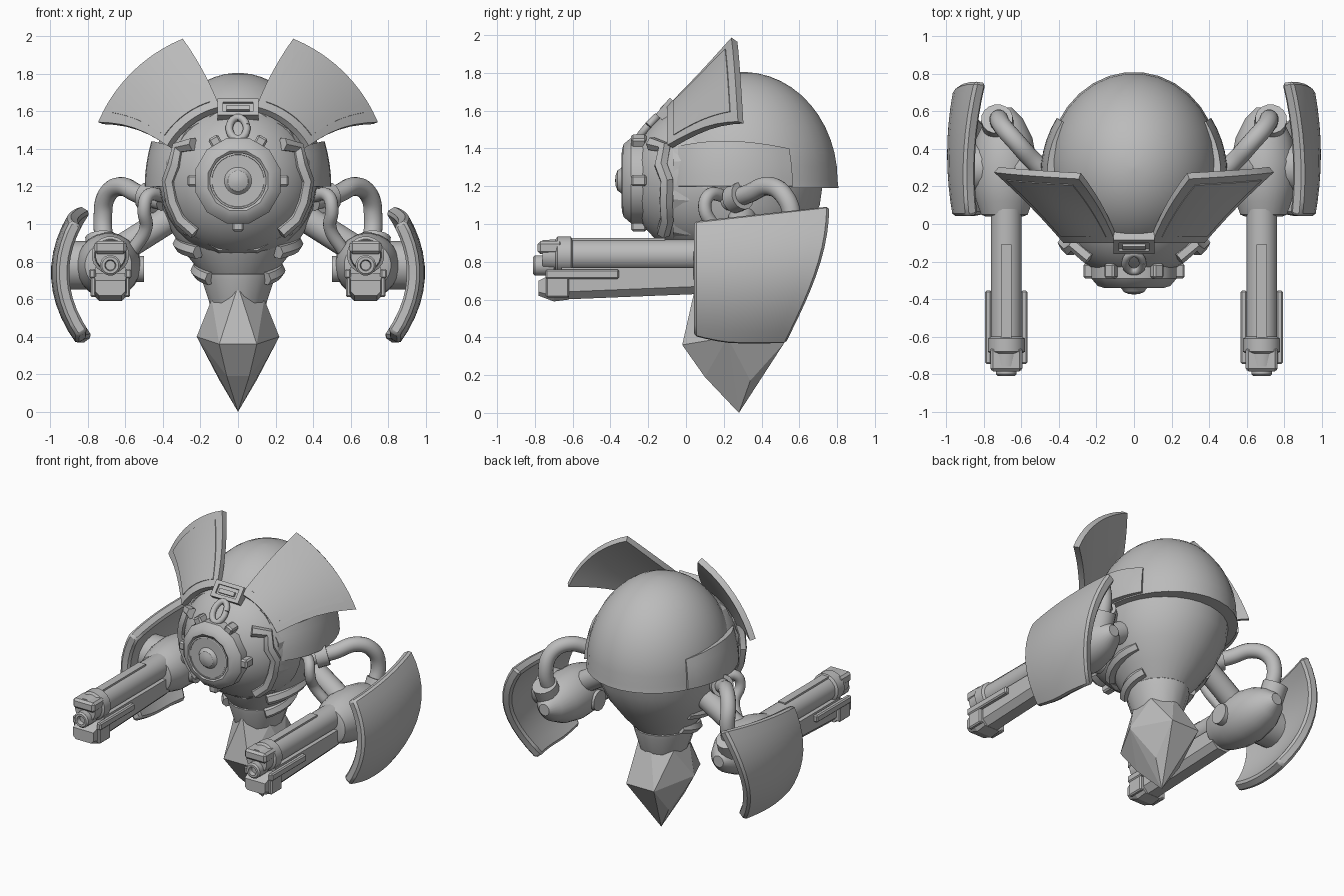
import bpy, bmesh, math
from mathutils import Vector, Matrix

if "Cube" in bpy.data.objects:
    bpy.data.objects.remove(bpy.data.objects["Cube"])

steel = bpy.data.materials.new("grey_metal")
steel.diffuse_color = (0.5, 0.5, 0.5, 1)
steel.use_nodes = True
steel.node_tree.nodes["Principled BSDF"].inputs["Base Color"].default_value = steel.diffuse_color


def finish(ob, mirror=False, angle=35, bevel=0, thick=0):
    """Material, modifiers and shading shared by every part."""
    ob.data.materials.clear()
    ob.data.materials.append(steel)
    bpy.ops.object.select_all(action='DESELECT')
    ob.select_set(True)
    bpy.context.view_layer.objects.active = ob
    if thick:
        m = ob.modifiers.new("thickness", 'SOLIDIFY')
        m.thickness, m.offset = thick, -1
    if bevel:
        m = ob.modifiers.new("bevel", 'BEVEL')
        m.width, m.segments = bevel, 1
    if mirror:
        ob.modifiers.new("mirror", 'MIRROR').use_mirror_merge = False
    bpy.ops.object.convert(target='MESH')
    if angle:
        bpy.ops.object.shade_smooth_by_angle(angle=math.radians(angle))
    return ob


def from_bm(name, bm, recalc=True, **kw):
    if recalc:
        bmesh.ops.recalc_face_normals(bm, faces=bm.faces)
    me = bpy.data.meshes.new(name)
    bm.to_mesh(me)
    bm.free()
    ob = bpy.data.objects.new(name, me)
    bpy.context.collection.objects.link(ob)
    return finish(ob, **kw)


def loft(name, rings, **kw):
    """Skin closed rings of points and cap both ends."""
    bm = bmesh.new()
    rows = [[bm.verts.new(p) for p in r] for r in rings]
    n = len(rows[0])
    for a, b in zip(rows, rows[1:]):
        for i in range(n):
            bm.faces.new((a[i], a[(i + 1) % n], b[(i + 1) % n], b[i]))
    bm.faces.new(rows[0])
    bm.faces.new(rows[-1])
    return from_bm(name, bm, **kw)


def turn(n):
    return [2 * math.pi * (i + .5) / n for i in range(n)]


def stack(name, secs, n=32, **kw):
    """Elliptical sections (z, rx, ry, centre y)."""
    return loft(name, [[(rx * math.cos(a), cy + ry * math.sin(a), z) for a in turn(n)]
                       for z, rx, ry, cy in secs], **kw)


def lathe_y(name, prof, x, z, n=24, **kw):
    """Turned part about a line parallel to y, profile (radius, y)."""
    return loft(name, [[(x + r * math.cos(a), y, z + r * math.sin(a)) for a in turn(n)]
                       for r, y in prof], **kw)


def tube(name, pts, r, res=6, smooth=True, **kw):
    cu = bpy.data.curves.new(name, 'CURVE')
    cu.dimensions, cu.bevel_depth, cu.bevel_resolution = '3D', r, res
    cu.use_fill_caps = True
    sp = cu.splines.new('BEZIER' if smooth else 'POLY')
    if smooth:
        sp.resolution_u = 6
        sp.bezier_points.add(len(pts) - 1)
        for p, co in zip(sp.bezier_points, pts):
            p.co, p.handle_left_type, p.handle_right_type = co, 'AUTO', 'AUTO'
    else:
        sp.points.add(len(pts) - 1)
        for p, co in zip(sp.points, pts):
            p.co = (*co, 1)
    ob = bpy.data.objects.new(name, cu)
    bpy.context.collection.objects.link(ob)
    bpy.ops.object.select_all(action='DESELECT')
    ob.select_set(True)
    bpy.context.view_layer.objects.active = ob
    bpy.ops.object.convert(target='MESH')
    return finish(bpy.context.object, **kw)


def box(name, c, size, rot=None, **kw):
    bm = bmesh.new()
    bmesh.ops.create_cube(bm, size=1)
    bm.transform(Matrix.Translation(c) @ (rot or Matrix()) @ Matrix.Diagonal((*size, 1)))
    return from_bm(name, bm, angle=0, **kw)


def panel(name, f, nu, nv, thick, **kw):
    """Curved sheet f(u, v) given thickness."""
    bm = bmesh.new()
    g = [[bm.verts.new(f(i / nu, j / nv)) for j in range(nv + 1)] for i in range(nu + 1)]
    for i in range(nu):
        for j in range(nv):
            bm.faces.new((g[i][j], g[i + 1][j], g[i + 1][j + 1], g[i][j + 1]))
    return from_bm(name, bm, recalc=False, thick=thick, **kw)


# --- Helmet dome, side bands and tapering body
dome = [(1.19, .42, .46, .3), (1.19, .46, .51, .3)]
for k in range(13):
    t = math.radians(k * 7.4)
    dome.append((1.23 + .575 * math.sin(t), .455 * math.cos(t), .505 * math.cos(t), .3))
stack("helmet_dome", dome)


def band(u, v):
    a = math.radians(-52 + 82 * u)
    s = 1 - .07 * v * v
    return ((.51 - .035 * u * u) * s * math.cos(a), .3 + .53 * s * math.sin(a),
            1.2 + (.2 + .04 * math.sin(math.pi * u)) * v)


panel("helmet_band", band, 12, 4, .05, mirror=True)
stack("body", [(1.24, .42, .43, .3), (1.1, .41, .42, .29), (.95, .35, .36, .27),
               (.83, .27, .29, .25), (.73, .19, .21, .24)])
stack("neck_collar", [(.75, .18, .2, .24), (.73, .2, .22, .24), (.7, .195, .215, .24),
                      (.58, .155, .18, .24), (.53, .14, .16, .24)], n=16)

# --- Gill strips on the lower body
for i, (z, r) in enumerate([(.88, .31), (.74, .215)]):
    arc = [(r * math.cos(a), .25 + r * math.sin(a), z + .04 - .07 * k / 6)
           for k in range(7) for a in [math.radians(25 - 12 * k)]]
    tube(f"gill_{i + 1}", arc, .038, res=1, smooth=False, mirror=True)

# --- Crystal
half = [(.14, .16, .6), (.14, .34, .6), (.1, -.02, .36), (.22, .22, .4),
        (.11, .52, .37), (.06, .1, .19), (.1, .34, .17)]
bm = bmesh.new()
for p in half + [(-x, y, z) for x, y, z in half] + [(0, .05, .67), (0, .4, .63), (0, .28, 0)]:
    bm.verts.new(p)
bmesh.ops.convex_hull(bm, input=bm.verts)
from_bm("crystal", bm, angle=0)

# --- Face ball
FC, FR = Vector((0, .12, 1.23)), .42


def on_face(x, z, out=0):
    d = Vector((x, -math.sqrt(FR ** 2 - x * x - (z - FC.z) ** 2), z - FC.z))
    return FC + d * (1 + out / FR)


lathe_y("face_ball", [(FR * math.sin(t), FC.y - FR * math.cos(t))
                      for t in [math.radians(4 + 8.6 * k) for k in range(11)]], 0, FC.z, 32)
lathe_y("face_rim", [(.36, -.06), (.385, -.07), (.405, 0), (.41, .1)], 0, FC.z, 12, angle=20)
lathe_y("eye_ring", [(.13, -.25), (.14, -.32), (.165, -.34), (.2, -.33), (.235, -.29), (.235, -.2)],
        0, FC.z, 12)
lathe_y("eye_dish", [(.15, -.34), (.14, -.342), (.12, -.315), (.1, -.315)], 0, FC.z, 24)
lathe_y("eye_pupil", [(.085, -.3), (.08, -.335), (.066, -.345), (.055, -.362), (.03, -.372), (.005, -.375)],
        0, FC.z, 20)
for i, deg in enumerate((0, 60, 120, 180, 270)):
    a = math.radians(deg)
    box(f"eye_tooth_{i + 1}", (.235 * math.cos(a), -.25, FC.z + .235 * math.sin(a)),
        (.07, .08, .06), Matrix.Rotation(-a, 4, 'Y'), bevel=.01)
tube("face_bracket", [on_face(x, z, .01) for x, z in
     ((.23, 1.42), (.31, 1.4), (.33, 1.31), (.36, 1.23), (.34, 1.12), (.3, 1.03), (.22, .96))],
     .038, res=1, smooth=False, mirror=True)
loop = [on_face(.045 * math.cos(a), 1.5 + .055 * math.sin(a), .015) for a in turn(16)]
tube("forehead_loop", loop + loop[:1], .02, smooth=False)

# --- Buckle above the face
tilt = Matrix.Rotation(math.radians(-40), 4, 'X')
for z, h in ((-.045, .025), (.045, .025)):
    box("buckle_bar", Vector((0, -.1, 1.605)) + tilt @ Vector((0, 0, z)), (.22, .06, h), tilt)
for x in (-.095, .095):
    box("buckle_side", (x, -.1, 1.605), (.03, .06, .09), tilt)
box("buckle_plate", (0, -.09, 1.605), (.2, .05, .09), tilt)
box("buckle_slot", (0, -.11, 1.605), (.12, .05, .03), tilt)


# --- Flared crest plates with a raised inlay
def crest(u, v):
    a = math.radians((77 - 47 * u) * (1 - v) + (69.5 - 44.8 * u) * v)
    r = .435 + (.405 - .02 * u) * v
    bump = math.sin(math.pi * v)
    return (r * math.cos(a), -.1 + .34 * v + .035 * v * u + .01 * bump,
            1.2 + r * math.sin(a) + .025 * u * bump)


panel("crest_plate", lambda u, v: crest(v, u), 6, 10, -.04, mirror=True)
panel("crest_inlay", lambda u, v: Vector(crest(.1 + .8 * v, .1 + .8 * u)) + Vector((0, -.006, 0)),
      6, 10, -.008, mirror=True)


# --- Shoulder shields
def shield(u, v):
    y = .04 + u * (.49 + .23 * math.sin(v * math.pi / 2))
    z = (.4 - .04 * math.sin(min(u * 2, 1) * math.pi / 2)) * (1 - v) + (1.02 + .08 * u) * v
    return (.996 - .95 * (z - .74) ** 2 - .12 * (u - .5) ** 2, y, z)


panel("shoulder_shield", shield, 8, 10, .07, mirror=True, bevel=.015)

# --- Gun pod, arm strut and shield mount
GX = .68
lathe_y("gun_pod", [(.1, .04), (.125, .05), (.15, .12), (.17, .2), (.175, .33), (.15, .46), (.1, .56), (.04, .62)],
        .69, .78, 24, mirror=True)
tube("arm_strut", [(.3, .3, 1.07), (.68, .28, .83)], .075, smooth=False, mirror=True)
tube("shield_mount", [(.7, .3, .78), (.95, .3, .78)], .13, smooth=False, mirror=True)
tube("pod_knob", [(.5, .26, .76), (.6, .26, .76)], .07, smooth=False, mirror=True)
tube("pod_cap", [(.72, .5, .8), (.73, .56, .93)], .085, smooth=False, mirror=True)

# --- Hoses
tube("large_hose", [(.4, .22, 1.12), (.53, .33, 1.16), (.63, .44, 1.2), (.7, .52, 1.15),
                    (.72, .56, 1.03), (.71, .52, .88)], .05, mirror=True)
tube("hose_collar", [(.44, .25, 1.13), (.5, .3, 1.15)], .075, smooth=False, mirror=True)
tube("small_hose", [(.4, .2, 1.15), (.48, .12, 1.15), (.5, .1, 1.08), (.49, .15, .98), (.56, .2, .86)],
     .035, mirror=True)

# --- Gun barrel and housing
lathe_y("barrel", [(.083, .08), (.083, -.6), (.1, -.61), (.1, -.68), (.085, -.69), (.08, -.76)],
        GX, .835, 20, mirror=True)
lathe_y("muzzle", [(.055, -.7), (.055, -.8), (.045, -.81), (.03, -.81), (.025, -.78)], GX, .78, 16, mirror=True)
box("barrel_rail", (GX, -.38, .915), (.055, .54, .02), mirror=True)


def slab(y, w, z0, z1, c):
    """Chamfered rectangular section of the gun stock."""
    return [(GX + x, y, z) for x, z in ((-w, z1), (w, z1), (w, z0 + c), (w - c, z0), (c - w, z0), (-w, z0 + c))]


loft("gun_stock", [slab(.08, .08, .63, .77, .04), slab(-.66, .08, .6, .77, .04)], mirror=True, angle=0)
loft("gun_nose", [slab(-.62, .09, .6, .74, .03), slab(-.7, .09, .59, .74, .03), slab(-.78, .08, .62, .7, .02)],
     mirror=True, angle=0)
for s in (-1, 1):
    box("gun_cheek", (GX + s * .095, -.55, .735), (.035, .39, .05), mirror=True, bevel=.008)
    box("gun_cheek_lower", (GX + s * .09, -.68, .67), (.03, .12, .12), mirror=True, bevel=.008)
box("gun_sight", (GX, -.72, .875), (.17, .13, .07), mirror=True, bevel=.015)
